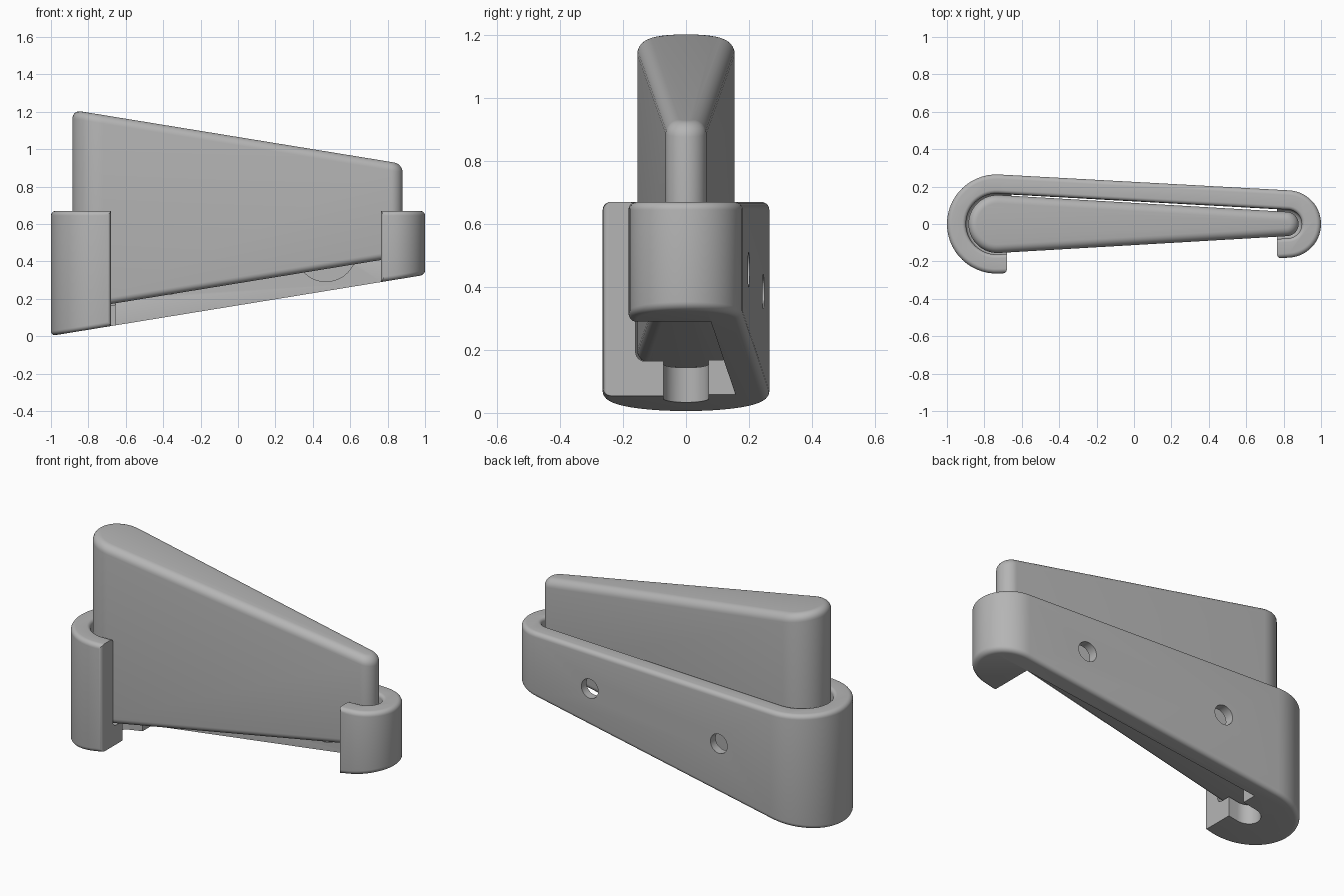
import bpy
import bmesh
from math import sin, cos, pi, acos, radians

if "Cube" in bpy.data.objects:
    bpy.data.objects.remove(bpy.data.objects["Cube"], do_unlink=True)

SLOPE = 0.163
ARC = 28

grey = bpy.data.materials.new("plain grey")
grey.use_nodes = True
colour = (0.46, 0.46, 0.46, 1)
grey.diffuse_color = colour
grey.node_tree.nodes["Principled BSDF"].inputs["Base Color"].default_value = colour


def capsule(xa, ra, xb, rb, offset=0):
    """Tapered capsule outline around two circles, counter-clockwise."""
    a = acos((ra - rb) / (xb - xa))
    ra, rb = ra + offset, rb + offset
    pts = []
    for i in range(ARC + 1):
        t = -a + 2 * a * i / ARC
        pts.append((xb + rb * cos(t), rb * sin(t)))
    for i in range(ARC + 1):
        t = a + (2 * pi - 2 * a) * i / ARC
        pts.append((xa + ra * cos(t), ra * sin(t)))
    return pts


def loft(name, rings):
    """Skin a stack of outlines; each ring is (points, height function of x)."""
    bm = bmesh.new()
    loops = [[bm.verts.new((x, y, h(x))) for x, y in pts] for pts, h in rings]
    n = len(loops[0])
    for lo, hi in zip(loops, loops[1:]):
        for i in range(n):
            j = (i + 1) % n
            bm.faces.new((lo[i], lo[j], hi[j], hi[i]))
    bm.faces.new(loops[0][::-1])
    bm.faces.new(loops[-1])
    bmesh.ops.recalc_face_normals(bm, faces=bm.faces)
    mesh = bpy.data.meshes.new(name)
    bm.to_mesh(mesh)
    bm.free()
    mesh.materials.append(grey)
    obj = bpy.data.objects.new(name, mesh)
    bpy.context.collection.objects.link(obj)
    return obj


def plane(base, slope):
    return lambda x: base + slope * x


def rounded(name, shape, low, high, r_low, r_high, flare=False):
    """Capsule solid with rounded rims; flare widens the top for a cutter."""
    rings, steps = [], 6
    for i in range(steps + 1):
        t = pi / 2 * i / steps
        rings.append((capsule(*shape, -r_low * (1 - sin(t))),
                      plane(low[0] + r_low * (1 - cos(t)), low[1])))
    for i in range(steps + 1):
        t = pi / 2 * i / steps
        if flare:
            off, dz = r_high * (1 - cos(t)), -r_high * (1 - sin(t))
        else:
            off, dz = -r_high * (1 - cos(t)), -r_high * (1 - sin(t))
        rings.append((capsule(*shape, off), plane(high[0] + dz, high[1])))
    if flare:
        rings.append((capsule(*shape, r_high), plane(high[0] + 0.2, 0)))
    return loft(name, rings)


def select(obj):
    bpy.ops.object.select_all(action="DESELECT")
    obj.select_set(True)
    bpy.context.view_layer.objects.active = obj


def carve(obj, cutter):
    cutter.hide_render = True
    select(obj)
    mod = obj.modifiers.new("cut", "BOOLEAN")
    mod.operation, mod.solver, mod.object = "DIFFERENCE", "EXACT", cutter
    bpy.ops.object.modifier_apply(modifier=mod.name)
    bpy.data.objects.remove(cutter, do_unlink=True)


# Tapered wedge block held by the sleeve
wedge = rounded("wedge_block", (-0.73, 0.155, 0.815, 0.065),
                (0.283, SLOPE), (1.065, -SLOPE), 0.035, 0.045)

# Sleeve body and the pocket that leaves a lip below the wedge
sleeve = rounded("sleeve", (-0.735, 0.265, 0.82, 0.18),
                 (0.165, SLOPE), (0.67, 0), 0.025, 0.025)
carve(sleeve, rounded("pocket_cutter", (-0.735, 0.163, 0.82, 0.077),
                      (0.275, SLOPE), (0.67, 0), 0.03, 0.02, flare=True))

# Open front between two hooked ends, with a round notch in the left lip
left, right, notch, r = -0.68, 0.765, 0.072, 0.02
corner = [pi / 2 * i / 5 for i in range(6)]
outline = [(left - r, -0.5)]
outline += [(left - r + r * sin(t), -0.264 + r * (1 - cos(t))) for t in corner]
outline += [(left, -notch)]
outline += [(-0.735 - notch * sin(t), -notch * cos(t))
            for t in [pi * i / 20 for i in range(21)]]
outline += [(-0.655, notch), (-0.655, 0.157), (right, 0.079)]
outline += [(right + r - r * cos(t), -0.163 - r * sin(t)) for t in corner]
outline += [(right + r, -0.5)]
carve(sleeve, loft("opening_cutter", [(outline, plane(-0.5, 0)),
                                      (outline, plane(1.5, 0))]))

# Counterbored screw holes through the back wall
for x, z, wall in ((0.47, 0.455, 0.2), (-0.38, 0.385, 0.246)):
    for radius, y0, y1 in ((0.055, 0, 0.4), (0.163, wall - 0.2, wall - 0.05)):
        bpy.ops.mesh.primitive_cylinder_add(
            vertices=40, radius=radius, depth=y1 - y0,
            location=(x, (y0 + y1) / 2, z), rotation=(pi / 2, 0, 0))
        carve(sleeve, bpy.context.object)

for part in (wedge, sleeve):
    select(part)
    bpy.ops.object.shade_smooth_by_angle(angle=radians(32))
